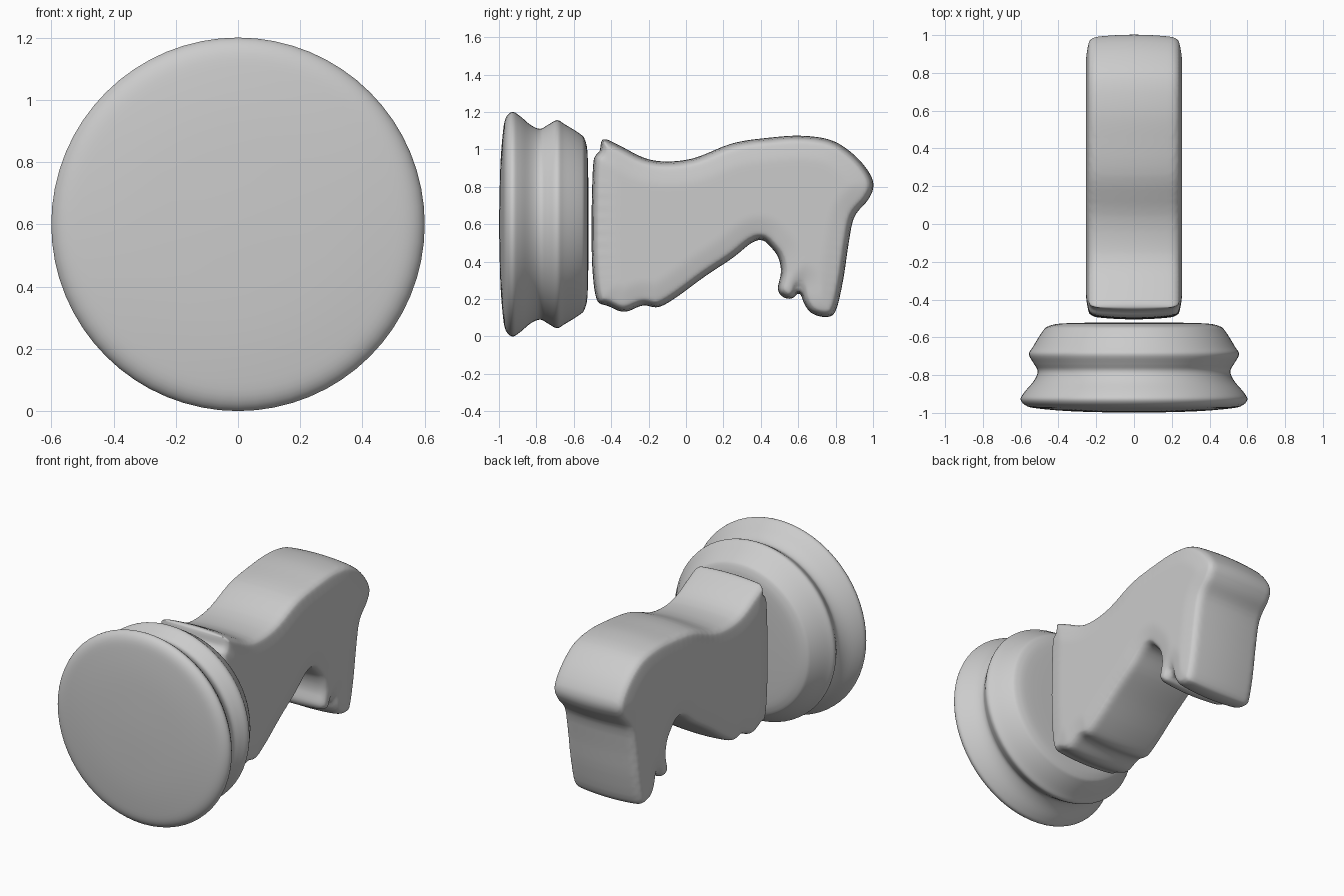
import bpy, bmesh, math
from mathutils import Matrix, kdtree

if "Cube" in bpy.data.objects:
    bpy.data.objects.remove(bpy.data.objects["Cube"])


def smooth(obj, angle):
    bpy.ops.object.select_all(action='DESELECT')
    obj.select_set(True)
    bpy.context.view_layer.objects.active = obj
    bpy.ops.object.shade_smooth_by_angle(angle=math.radians(angle))


def spline_points(pts, closed, steps):
    """Catmull-Rom interpolation through 2D points."""
    n, out = len(pts), []
    for i in range(n if closed else n - 1):
        idx = [i - 1, i, i + 1, i + 2]
        p = [pts[k % n] if closed else pts[min(max(k, 0), n - 1)] for k in idx]
        for s in range(steps):
            t = s / steps
            out.append(tuple(0.5 * (2*b + (c - a)*t + (2*a - 5*b + 4*c - d)*t*t
                                    + (3*b - a - 3*c + d)*t**3)
                             for a, b, c, d in zip(*p)))
    if not closed:
        out.append(pts[-1])
    return out


# Turned base: (y, radius) profile spun around the y axis at z = 0.6
profile = [(-1.0, 0.0), (-0.993, 0.3), (-0.98, 0.48), (-0.965, 0.565),
           (-0.93, 0.6), (-0.89, 0.58), (-0.83, 0.53), (-0.78, 0.51),
           (-0.74, 0.53), (-0.69, 0.556), (-0.65, 0.535), (-0.57, 0.485),
           (-0.54, 0.45), (-0.525, 0.35), (-0.52, 0.0)]
rings = spline_points(profile, False, 4)[1:-1]
N = 64
verts = [(r * math.cos(2*math.pi*k/N), y, 0.6 + r * math.sin(2*math.pi*k/N))
         for y, r in rings for k in range(N)]
faces = [(i*N + k, (i+1)*N + k, (i+1)*N + (k+1) % N, i*N + (k+1) % N)
         for i in range(len(rings) - 1) for k in range(N)]
last = (len(rings) - 1) * N
faces += [tuple(range(N)), tuple(last + k for k in reversed(range(N)))]
mesh = bpy.data.meshes.new("turned_base")
mesh.from_pydata(verts, [], faces)
base = bpy.data.objects.new("turned_base", mesh)
bpy.context.collection.objects.link(base)
smooth(base, 50)

# Horse-head piece: (y, z) outline, thick along x with rounded rims
outline = [(-0.5, 0.35), (-0.505, 0.6), (-0.5, 0.85), (-0.49, 0.96),
           (-0.462, 0.985), (-0.453, 1.045), (-0.43, 1.056), (-0.35, 1.018),
           (-0.22, 0.953), (-0.1, 0.935), (0.05, 0.955), (0.25, 1.033),
           (0.45, 1.063), (0.62, 1.073), (0.78, 1.048), (0.9, 0.97),
           (0.98, 0.875), (1.003, 0.8), (0.97, 0.725), (0.9, 0.64),
           (0.87, 0.5), (0.84, 0.3), (0.8, 0.135), (0.75, 0.103),
           (0.67, 0.125), (0.625, 0.19), (0.607, 0.265), (0.585, 0.215),
           (0.54, 0.2), (0.49, 0.245), (0.508, 0.34), (0.495, 0.42),
           (0.46, 0.47), (0.41, 0.515), (0.35, 0.5), (0.25, 0.42),
           (0.1, 0.32), (-0.05, 0.21), (-0.15, 0.155), (-0.23, 0.167),
           (-0.33, 0.13), (-0.42, 0.165), (-0.475, 0.19)]
rim = 0.04
half = 0.256
pts = spline_points(outline, True, 4)
curve = bpy.data.curves.new("horse_head", 'CURVE')
curve.dimensions = '2D'
curve.fill_mode = 'BOTH'
curve.extrude = half - rim
curve.bevel_depth = rim
curve.bevel_resolution = 4
curve.offset = -rim
line = curve.splines.new('POLY')
line.points.add(len(pts) - 1)
for p, (y, z) in zip(line.points, pts):
    p.co = (y, z, 0, 1)
line.use_cyclic_u = True
head = bpy.data.objects.new("horse_head", curve)
bpy.context.collection.objects.link(head)
bpy.ops.object.select_all(action='DESELECT')
head.select_set(True)
bpy.context.view_layer.objects.active = head
bpy.ops.object.convert(target='MESH')
head = bpy.context.view_layer.objects.active

# local x -> y, local y -> z, local z -> x, then an even mesh for shaping
head.data.transform(Matrix(((0, 0, 1, 0), (1, 0, 0, 0), (0, 1, 0, 0), (0, 0, 0, 1))))
bm = bmesh.new()
bm.from_mesh(head.data)
bmesh.ops.remove_doubles(bm, verts=bm.verts, dist=0.0005)
bm.to_mesh(head.data)
bm.free()
rem = head.modifiers.new("remesh", 'REMESH')
rem.mode = 'VOXEL'
rem.voxel_size = 0.014
bpy.ops.object.modifier_apply(modifier=rem.name)

# Pillow the flat sides and bow the edges so the carving looks soft
tree = kdtree.KDTree(len(pts))
for i, (y, z) in enumerate(pts):
    tree.insert((0, y, z), i)
tree.balance()
normals = [v.normal.copy() for v in head.data.vertices]
for v, nrm in zip(head.data.vertices, normals):
    x, y, z = v.co
    d = min(tree.find((0, y, z))[2] / 0.14, 1)
    k = 0.016 * (x / half) ** 2
    w = 0.925 + 0.07 * d * d * (3 - 2 * d)
    v.co = (x * w, y - nrm.y * k, z - nrm.z * k)

soft = head.modifiers.new("soften", 'SMOOTH')
soft.factor = 0.5
soft.iterations = 4
bpy.ops.object.modifier_apply(modifier=soft.name)
smooth(head, 180)
